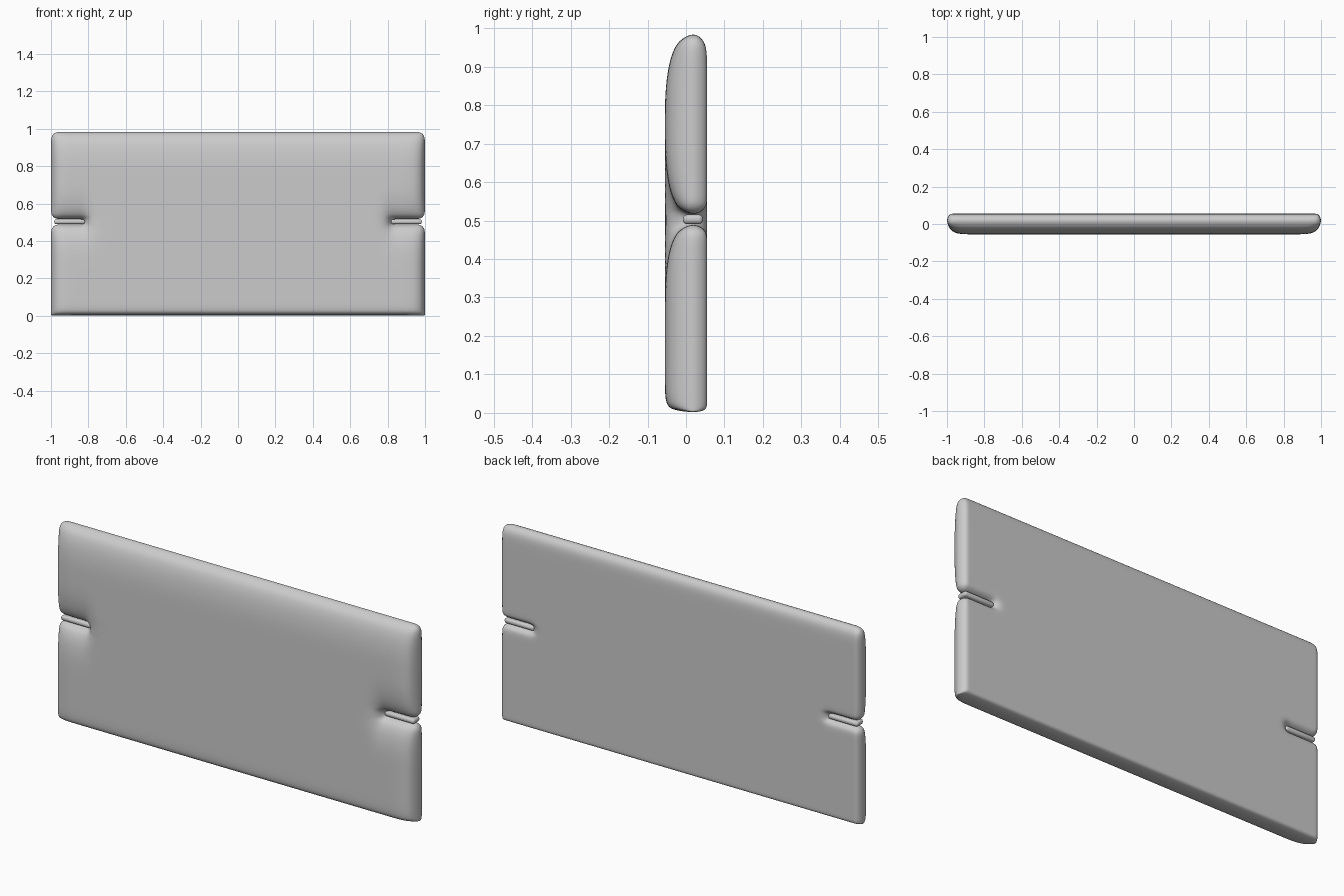
import bpy, bmesh
from math import sqrt, hypot

if "Cube" in bpy.data.objects:
    bpy.data.objects.remove(bpy.data.objects["Cube"])

TOP, LOW, HIGH, INNER = 0.984, 0.489, 0.517, 0.825   # panel top, notch lips, notch end

half = [0.3, 0.6, 0.7, 0.76, 0.8, INNER, 0.86, 0.9, 0.94, 0.965, 0.985, 1.0]
xs = [-x for x in reversed(half)] + [0] + half
zs = [0.002, 0.008, 0.03, 0.1, 0.25, 0.35, 0.42, 0.455, 0.475, LOW,
      HIGH, 0.532, 0.55, 0.585, 0.66, 0.75, 0.83, 0.9, 0.94, 0.966, TOP]


def rise(t):
    """Quarter-round edge profile, 0 at the rim and 1 on the flat."""
    t = min(max(t, 0), 1)
    return sqrt(1 - (1 - t) ** 2)


def depth(x, z, top, side, bottom, notch, notch_end):
    dz = max(LOW - z, z - HIGH, 0)
    dx = max(INNER - abs(x), 0)
    return (rise((TOP - z) / top) * rise((1 - abs(x)) / side)
            * rise((z - 0.002) / bottom) * rise(hypot(dz / notch, dx / notch_end)))


def rounded(x, z, r=0.04):
    """Round the outline at the top corners and the notch mouths."""
    s, ax = (1 if x > 0 else -1), abs(x)
    for edge, sign in ((TOP, 1), (LOW, 1), (HIGH, -1)):
        dz, dx = (edge - z) * sign, 1 - ax
        if -1e-6 <= dz < r and dx < r:
            u, v = 1 - dx / r, 1 - dz / r
            ax = 1 - r + r * u * sqrt(1 - v * v / 2)
            z = edge - sign * (r - r * v * sqrt(1 - u * u / 2))
            break
    return s * ax, z


# Notched panel: front and back sheets joined by a rim
bm = bmesh.new()
front, back = {}, {}
for i, x in enumerate(xs):
    for j, z in enumerate(zs):
        px, pz = rounded(x, z)
        f = 0.008 - 0.063 * depth(x, z, 0.17, 0.085, 0.015, 0.15, 0.08)
        b = 0.03 + 0.025 * depth(x, z, 0.06, 0.012, 0.004, 0.03, 0.03)
        front[i, j] = bm.verts.new((px, f, pz))
        back[i, j] = bm.verts.new((px, b, pz))

edges = set()
for i in range(len(xs) - 1):
    for j in range(len(zs) - 1):
        if zs[j] == LOW and min(abs(xs[i]), abs(xs[i + 1])) >= INNER:
            continue
        q = [(i, j), (i + 1, j), (i + 1, j + 1), (i, j + 1)]
        bm.faces.new([front[k] for k in q])
        bm.faces.new([back[k] for k in reversed(q)])
        edges.update(zip(q, q[1:] + q[:1]))
for a, b in edges:
    if (b, a) not in edges:
        bm.faces.new([front[b], front[a], back[a], back[b]])
bmesh.ops.recalc_face_normals(bm, faces=bm.faces)
mesh = bpy.data.meshes.new("panel")
bm.to_mesh(mesh)
bm.free()
panel = bpy.data.objects.new("panel", mesh)
bpy.context.collection.objects.link(panel)
mesh.shade_smooth()
panel.modifiers.new("smooth", "SUBSURF").levels = 2
panel.modifiers["smooth"].render_levels = 2

# Rounded pin in each side notch
for side, name in ((-1, "left_pin"), (1, "right_pin")):
    bpy.ops.mesh.primitive_cube_add(size=1, location=(side * 0.9, 0.018, 0.503))
    pin = bpy.context.object
    pin.name = name
    pin.scale = (0.165, 0.052, 0.025)
    bpy.ops.object.transform_apply(location=False, rotation=False, scale=True)
    bevel = pin.modifiers.new("round", "BEVEL")
    bevel.width, bevel.segments = 0.011, 4
    pin.data.shade_smooth()
